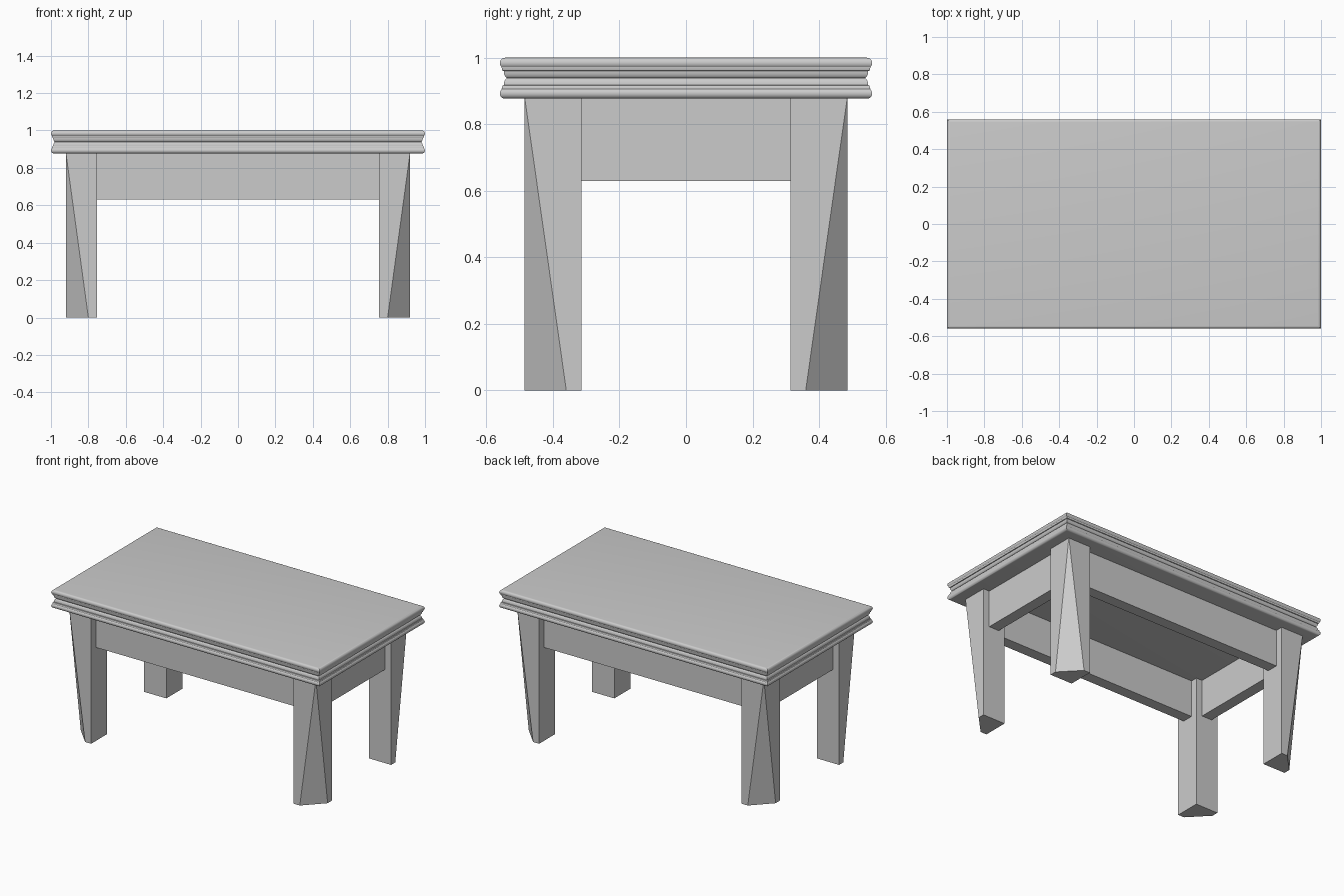
import bpy, bmesh, math

cube = bpy.data.objects.get("Cube")
if cube:
    bpy.data.objects.remove(cube)

grey = bpy.data.materials.new("plain grey")
grey.use_nodes = True
colour = (0.6, 0.6, 0.6, 1)
grey.diffuse_color = colour
grey.node_tree.nodes["Principled BSDF"].inputs["Base Color"].default_value = colour


def loft(name, rings):
    """Skin a stack of equal-sized point rings and cap both ends."""
    bm = bmesh.new()
    loops = [[bm.verts.new(p) for p in ring] for ring in rings]
    for a, b in zip(loops, loops[1:]):
        for i in range(len(a)):
            j = (i + 1) % len(a)
            bm.faces.new((a[i], a[j], b[j], b[i]))
    bm.faces.new(loops[0][::-1])
    bm.faces.new(loops[-1])
    bmesh.ops.remove_doubles(bm, verts=bm.verts, dist=0.0001)
    bmesh.ops.recalc_face_normals(bm, faces=bm.faces)
    mesh = bpy.data.meshes.new(name)
    bm.to_mesh(mesh)
    bm.free()
    mesh.materials.append(grey)
    obj = bpy.data.objects.new(name, mesh)
    bpy.context.collection.objects.link(obj)
    return obj


def box(name, x0, x1, y0, y1, z0, z1):
    base = [(x0, y0), (x1, y0), (x1, y1), (x0, y1)]
    return loft(name, [[(x, y, z) for x, y in base] for z in (z0, z1)])


# Moulded top: two rounded lips with a cove between, as (inset, height)
MID, STEPS = 0.9385, 8
half = [(0.024 - 0.012 * math.sin(a), MID + 0.021 * (1 - math.cos(a)))
        for a in [math.pi / 2 * i / STEPS for i in range(STEPS + 1)]]
half += [(0.008, 0.961), (0.006, 0.967)]
half += [(0.016 - 0.016 * math.cos(a), 0.984 + 0.016 * math.sin(a))
         for a in [math.radians(-50 + 140 * i / STEPS) for i in range(STEPS + 1)]]
profile = [(d, 2 * MID - z) for d, z in reversed(half[1:])] + half
top = loft("table_top", [
    [(sx * (1 - d), sy * (0.56 - d), z)
     for sx, sy in ((-1, -1), (1, -1), (1, 1), (-1, 1))]
    for d, z in profile])
bpy.context.view_layer.objects.active = top
top.select_set(True)
bpy.ops.object.shade_smooth_by_angle(angle=math.radians(30))

# Legs: square at the top, outer corner cut away towards the foot
X0, X1, Y0, Y1, UNDER = 0.755, 0.92, 0.315, 0.485, 0.88
foot = [(X0, Y0), (X1, Y0), (X1, 0.36), (0.8, Y1), (X0, Y1)]
head = [(X0, Y0), (X1, Y0), (X1, Y1), (X1, Y1), (X0, Y1)]
for end, sy in (("front", -1), ("back", 1)):
    for side, sx in (("right", -1), ("left", 1)):
        loft(f"{end}_{side}_leg", [[(sx * x, sy * y, z) for x, y in ring]
                                   for ring, z in ((foot, 0), (head, UNDER))])

# Apron rails between the legs
LOW = 0.63
for name, s in (("front_rail", -1), ("back_rail", 1)):
    box(name, -X0, X0, s * 0.36, s * 0.435, LOW, UNDER)
for name, s in (("right_rail", -1), ("left_rail", 1)):
    box(name, s * 0.8, s * 0.875, -Y0, Y0, LOW, UNDER)
